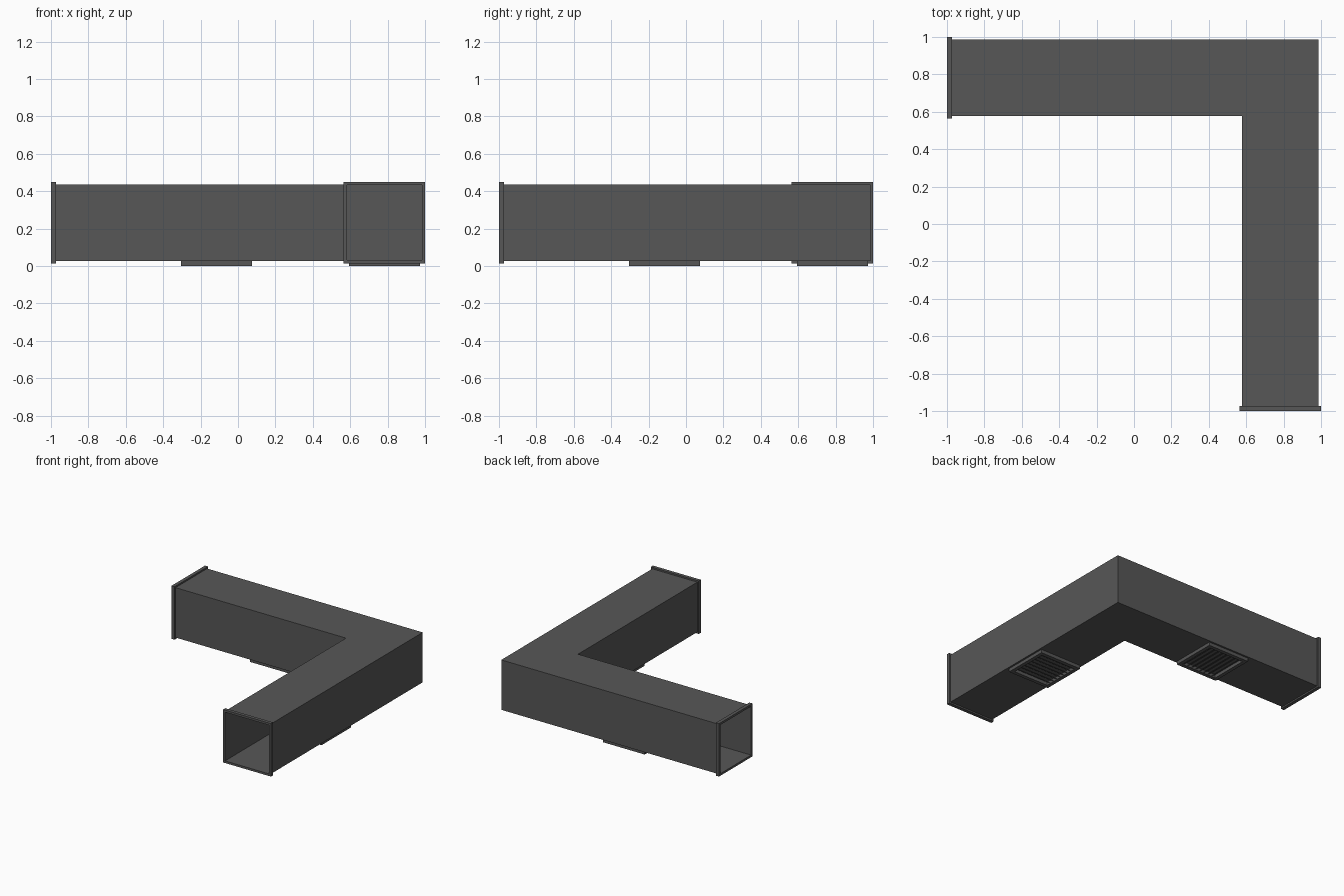
import bpy, bmesh, math
from mathutils import Matrix, Vector

if "Cube" in bpy.data.objects:
    bpy.data.objects.remove(bpy.data.objects["Cube"])

C, ZC = 0.7825, 0.2325       # duct centre line offset and height
H, F = 0.205, 0.2175         # half size of duct and of end flange
WALL = 0.004

metal = bpy.data.materials.new("dark_grey_metal")
metal.diffuse_color = (0.095, 0.095, 0.095, 1)
metal.use_nodes = True
metal.node_tree.nodes["Principled BSDF"].inputs["Base Color"].default_value = metal.diffuse_color

SWAP = Matrix(((0, 1, 0, 0), (1, 0, 0, 0), (0, 0, 1, 0), (0, 0, 0, 1)))  # mirrors one arm onto the other


def finish(bm, name, swap=False):
    if swap:
        bm.transform(SWAP)
    bmesh.ops.recalc_face_normals(bm, faces=bm.faces)
    mesh = bpy.data.meshes.new(name)
    bm.to_mesh(mesh)
    bm.free()
    mesh.materials.append(metal)
    obj = bpy.data.objects.new(name, mesh)
    bpy.context.collection.objects.link(obj)


def box(bm, lo, hi, tilt=0):
    lo, hi = Vector(lo), Vector(hi)
    m = (Matrix.Translation((lo + hi) / 2) @ Matrix.Rotation(tilt, 4, 'Y')
         @ Matrix.Diagonal((*(hi - lo), 1)))
    bmesh.ops.create_cube(bm, size=1, matrix=m)


def square(h):
    return [(-h, -h), (h, -h), (h, h), (-h, h)]


def tube(bm, stations, outer, inner):
    """Hollow square tube; each station maps a section point (side, up) to 3D."""
    rings = [[[bm.verts.new(st(s, u)) for s, u in square(h)] for h in (outer, inner)]
             for st in stations]
    for i in range(4):
        j = (i + 1) % 4
        for a, b in zip(rings, rings[1:]):
            for k in (0, 1):
                bm.faces.new((a[k][i], a[k][j], b[k][j], b[k][i]))
        for r in (rings[0], rings[-1]):
            bm.faces.new((r[0][i], r[0][j], r[1][j], r[1][i]))


# mitred L-shaped duct, open at both ends
bm = bmesh.new()
tube(bm, [lambda s, u: (-0.995, C + s, ZC + u),
          lambda s, u: (C + s, C + s, ZC + u),
          lambda s, u: (C + s, -0.995, ZC + u)], H, H - WALL)
finish(bm, "duct")

for swap, side in ((False, "left"), (True, "front")):
    # end flange
    bm = bmesh.new()
    tube(bm, [lambda s, u: (-1.0, C + s, ZC + u),
              lambda s, u: (-0.972, C + s, ZC + u)], F, H - WALL - 0.001)
    finish(bm, side + "_flange", swap)

    # vent frame under the duct
    x0, x1, y0, y1 = -0.305, 0.075, C - 0.19, C + 0.19
    w, top = 0.03, ZC - H + 0.001
    bm = bmesh.new()
    box(bm, (x0, y0, 0), (x0 + w, y1, top))
    box(bm, (x1 - w, y0, 0), (x1, y1, top))
    box(bm, (x0 + w, y0, 0), (x1 - w, y0 + w, top))
    box(bm, (x0 + w, y1 - w, 0), (x1 - w, y1, top))
    finish(bm, side + "_vent_frame", swap)

    # tilted slats across the vent
    bm = bmesh.new()
    n = 8
    step = (x1 - x0 - 2 * w) / n
    for i in range(n):
        x = x0 + w + (i + 0.5) * step
        box(bm, (x - 0.015, y0 + w, 0.012), (x + 0.015, y1 - w, 0.016), math.radians(35))
    finish(bm, side + "_vent_slats", swap)
